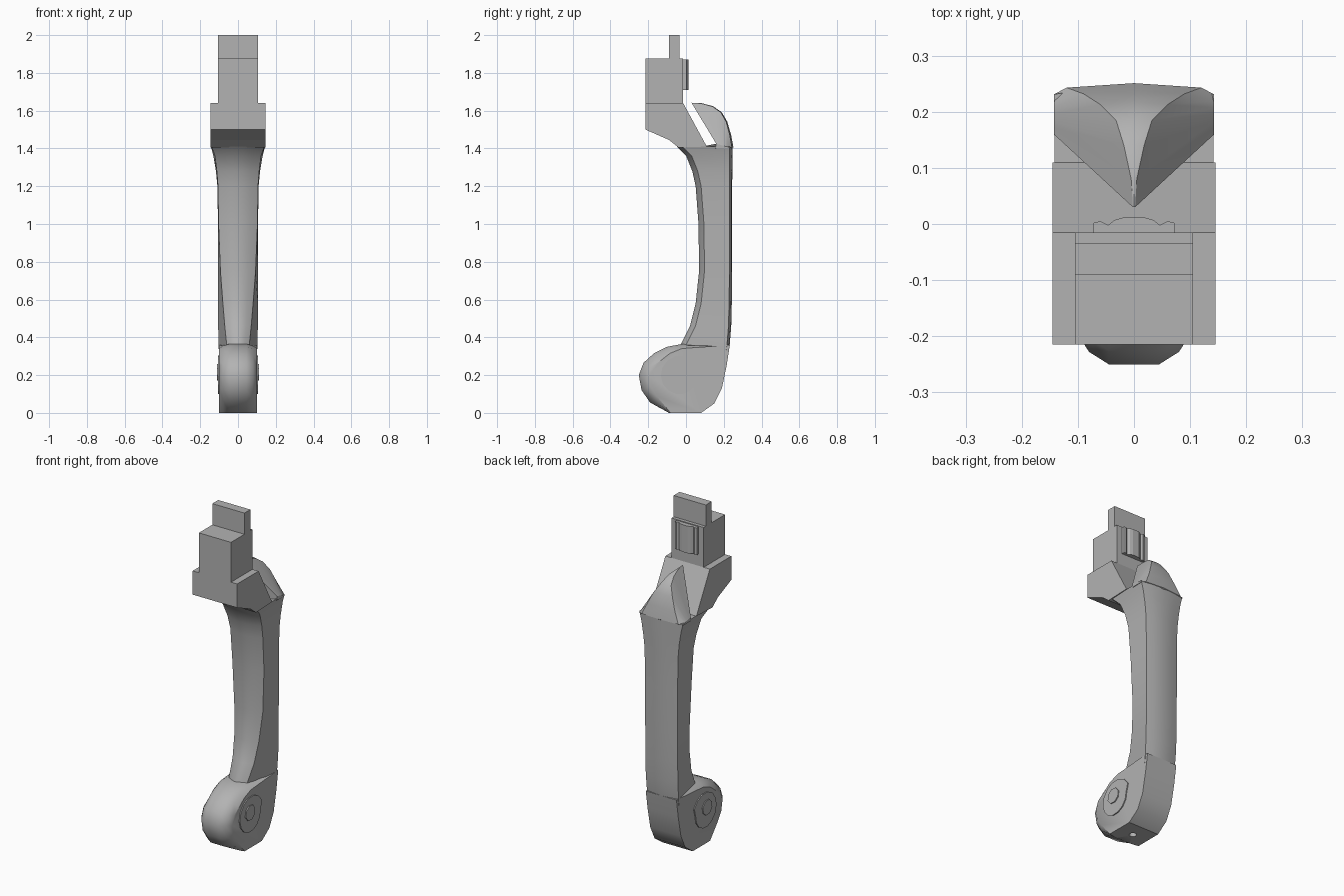
import bpy, bmesh, math

cube = bpy.data.objects.get("Cube")
if cube:
    bpy.data.objects.remove(cube, do_unlink=True)

grey = bpy.data.materials.new("plain grey")
grey.use_nodes = True
colour = (0.45, 0.45, 0.45, 1)
grey.diffuse_color = colour
grey.node_tree.nodes["Principled BSDF"].inputs["Base Color"].default_value = colour


def loft(name, rings, smooth=0):
    """Skin closed rings of equal length and cap both ends."""
    bm = bmesh.new()
    loops = [[bm.verts.new(p) for p in ring] for ring in rings]
    for a, b in zip(loops, loops[1:]):
        for i in range(len(a)):
            j = (i + 1) % len(a)
            bm.faces.new((a[i], a[j], b[j], b[i]))
    bm.faces.new(loops[0])
    bm.faces.new(loops[-1])
    bmesh.ops.recalc_face_normals(bm, faces=bm.faces)
    mesh = bpy.data.meshes.new(name)
    bm.to_mesh(mesh)
    bm.free()
    mesh.materials.append(grey)
    ob = bpy.data.objects.new(name, mesh)
    bpy.context.collection.objects.link(ob)
    if smooth:
        bpy.ops.object.select_all(action='DESELECT')
        ob.select_set(True)
        bpy.context.view_layer.objects.active = ob
        bpy.ops.object.shade_smooth_by_angle(angle=math.radians(smooth))
    return ob


def side_extrude(name, outline, x0, x1):
    return loft(name, [[(x, y, z) for y, z in outline] for x in (x0, x1)])


def box(name, half_x, y0, y1, z0, z1):
    return side_extrude(name, [(y0, z0), (y1, z0), (y1, z1), (y0, z1)], -half_x, half_x)


# Mounting head: stepped block, neck and top tab
side_extrude("head_block", [(-.215, 1.5), (-.215, 1.64), (-.015, 1.64), (.11, 1.41),
                            (-.04, 1.405), (-.09, 1.445)], -.145, .145)
box("neck_block", .105, -.215, -.015, 1.6, 1.875)
box("top_tab", .105, -.09, -.035, 1.8, 2)

# Scalloped rib on the back of the neck
half = [(.072, -.03), (.072, .002), (.06, .005), (.046, -.002), (.035, .007), (.018, .012)]
rib = half + [(-x, y) for x, y in reversed(half)]
loft("back_rib", [[(x, y, z) for x, y in rib] for z in (1.71, 1.87)])


# Curved grip: height, front y, back y, front half width, back half width
def grip_ring(z, front, back, wf, wb):
    ts = [-1, -.6, -.2, .2, .6, 1]
    ring = [(wf * t, front + .03 * t * t, z) for t in ts]
    return ring + [(wb * t, back - .015 * t * t, z) for t in reversed(ts)]


sections = [
    (1.41, -.05, .246, .14, .143), (1.36, .0, .246, .122, .13), (1.28, .032, .246, .112, .117),
    (1.2, .05, .245, .106, .109), (1, .065, .245, .103, .106), (.75, .068, .245, .093, .105),
    (.58, .05, .243, .08, .105), (.46, .02, .24, .07, .105), (.36, -.03, .232, .06, .103),
    (.3, -.04, .222, .055, .1)]
loft("grip", [grip_ring(*s) for s in sections], 35)

# Shoulder ridge: pointed spine that widens backwards, with sloping facets
spine = [(.002, .03, 1.64), (.005, .08, 1.638), (.018, .14, 1.622), (.032, .185, 1.59),
         (.06, .213, 1.54), (.09, .232, 1.47), (.12, .243, 1.405)]
rings = []
for i, (w, y, z) in enumerate(spine):
    t = i / (len(spine) - 1)
    ye, ze = .16 + .071 * t, 1.425 - .02 * t
    rings.append([(-.143, ye, 1.4), (-.143, ye, ze), (-w, y, z), (0, y + .008 * t, z + .002),
                  (w, y, z), (.143, ye, ze), (.143, ye, 1.4), (0, y, 1.4)])
loft("shoulder_ridge", rings, 25)

# Scroll foot: outline with rounded front shoulders and flat base
outline = [(-.02, .365), (-.1, .35), (-.17, .315), (-.225, .265), (-.25, .2), (-.235, .12),
           (-.19, .055), (-.09, 0), (.08, 0), (.15, .05), (.19, .13), (.215, .25), (.232, .36)]


def foot_layer(x, inset):
    ring = []
    for y, z in outline:
        k = inset * min(1, max(0, (.05 - y) / .25)) + (inset * .3 if z > 0.3 and y < .1 else 0)
        ring.append((x, y + (-.03 - y) * k, z + (.19 - z) * k * (z > 0)))
    return ring


foot = loft("scroll_foot", [foot_layer(x, k) for x, k in
                            ((-.1, .24), (-.08, .1), (-.045, 0), (.045, 0), (.08, .1), (.1, .24))], 35)

# Screw hole in the base
circle = [(.02 * math.cos(a * math.tau / 16), .02 * math.sin(a * math.tau / 16)) for a in range(16)]
cutter = loft("hole_cutter", [[(x, y - .01, z) for x, y in circle] for z in (-.05, .06)])
cutter.hide_render = True
cutter.hide_set(True)
cutter.display_type = 'WIRE'
hole = foot.modifiers.new("hole", 'BOOLEAN')
hole.operation = 'DIFFERENCE'
hole.object = cutter
bpy.context.view_layer.objects.active = foot
bpy.ops.object.modifier_apply(modifier=hole.name)
bpy.data.objects.remove(cutter, do_unlink=True)

# Spiral discs and hubs on both sides
spiral = []
for i in range(14):
    a, r = i * math.tau / 14, .09 + .025 * i / 13
    spiral.append((-.03 + r * math.cos(a), .195 - r * math.sin(a)))
hub = [(-.042 + .045 * math.cos(a * math.tau / 8 + .3), .215 + .045 * math.sin(a * math.tau / 8 + .3))
       for a in range(8)]
for name, s in (("left", 1), ("right", -1)):
    side_extrude(name + "_spiral_disc", spiral, s * .08, s * .106)
    side_extrude(name + "_hub", hub, s * .09, s * .112)
